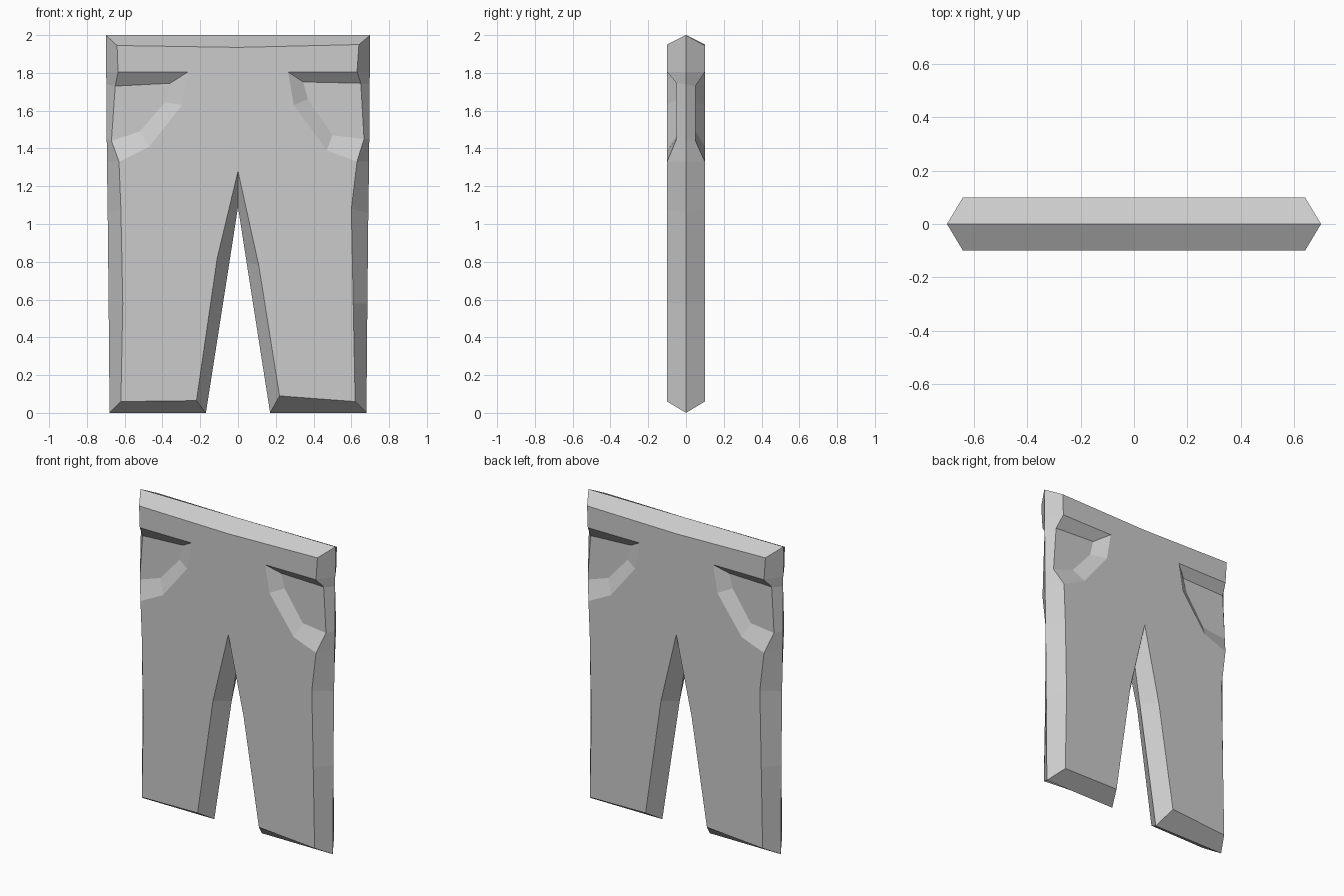
import bpy, bmesh

if "Cube" in bpy.data.objects:
    bpy.data.objects.remove(bpy.data.objects["Cube"])

# Outer silhouette of one leg side at y = 0 (waist centre -> hip -> hem -> crotch)
RIM = [(0, 2), (.7, 2), (.698, 1.805), (.697, 1.74), (.695, 1.45), (.694, 1.33),
       (.69, 1.06), (.685, .58), (.68, 0), (.17, 0), (.045, .8), (0, 1.09)]

# Inset front outline matching the silhouette; entries 3 and 4 lie on the pocket floor
RIGHT = [(0, 1.935), (.64, 1.95), (.63, 1.805), (.65, 1.745), (.667, 1.45), (.63, 1.33),
         (.6, 1.08), (.61, .58), (.62, .06), (.22, .09), (.11, .78), (0, 1.28)]
LEFT = [(0, 1.935), (.64, 1.945), (.635, 1.805), (.65, 1.73), (.67, 1.44), (.63, 1.33),
        (.62, 1.08), (.61, .58), (.62, .06), (.22, .065), (.11, .82), (0, 1.28)]

# Pocket edge on the front face and the pocket floor edge
EDGE_R = [(.265, 1.805), (.295, 1.63), (.47, 1.39)]
FLOOR_R = [(.345, 1.752), (.37, 1.66), (.5, 1.47)]
EDGE_L = [(.265, 1.805), (.295, 1.63), (.47, 1.41)]
FLOOR_L = [(.36, 1.745), (.385, 1.645), (.52, 1.49)]

FRONT, POCKET = -.1, -.05
bm = bmesh.new()


def add_side(outline, edge, floor, sx, sy):
    def vert(p, y):
        return bm.verts.new((p[0] * sx, y * sy, p[1]))
    rim = [vert(p, 0) for p in RIM]
    front = [vert(p, POCKET if i in (3, 4) else FRONT) for i, p in enumerate(outline)]
    edge_v = [vert(p, FRONT) for p in edge]
    floor_v = [vert(p, POCKET) for p in floor]
    # sloped border
    for i in range(len(RIM) - 1):
        bm.faces.new((rim[i], rim[i + 1], front[i + 1], front[i]))
    # flat front panel running around the pocket
    bm.faces.new(front[:3] + edge_v + front[5:])
    # pocket walls and floor
    outer = [front[2]] + edge_v + [front[5]]
    inner = [front[3]] + floor_v + [front[4]]
    for i in range(4):
        bm.faces.new((outer[i], outer[i + 1], inner[i + 1], inner[i]))
    bm.faces.new(inner)


# Front, then the back as the front turned half way round
for turn in (1, -1):
    add_side(RIGHT, EDGE_R, FLOOR_R, turn, turn)
    add_side(LEFT, EDGE_L, FLOOR_L, -turn, turn)

bmesh.ops.remove_doubles(bm, verts=bm.verts[:], dist=.0005)
bmesh.ops.recalc_face_normals(bm, faces=bm.faces[:])
mesh = bpy.data.meshes.new("trousers")
bm.to_mesh(mesh)
bm.free()
bpy.context.collection.objects.link(bpy.data.objects.new("trousers", mesh))
